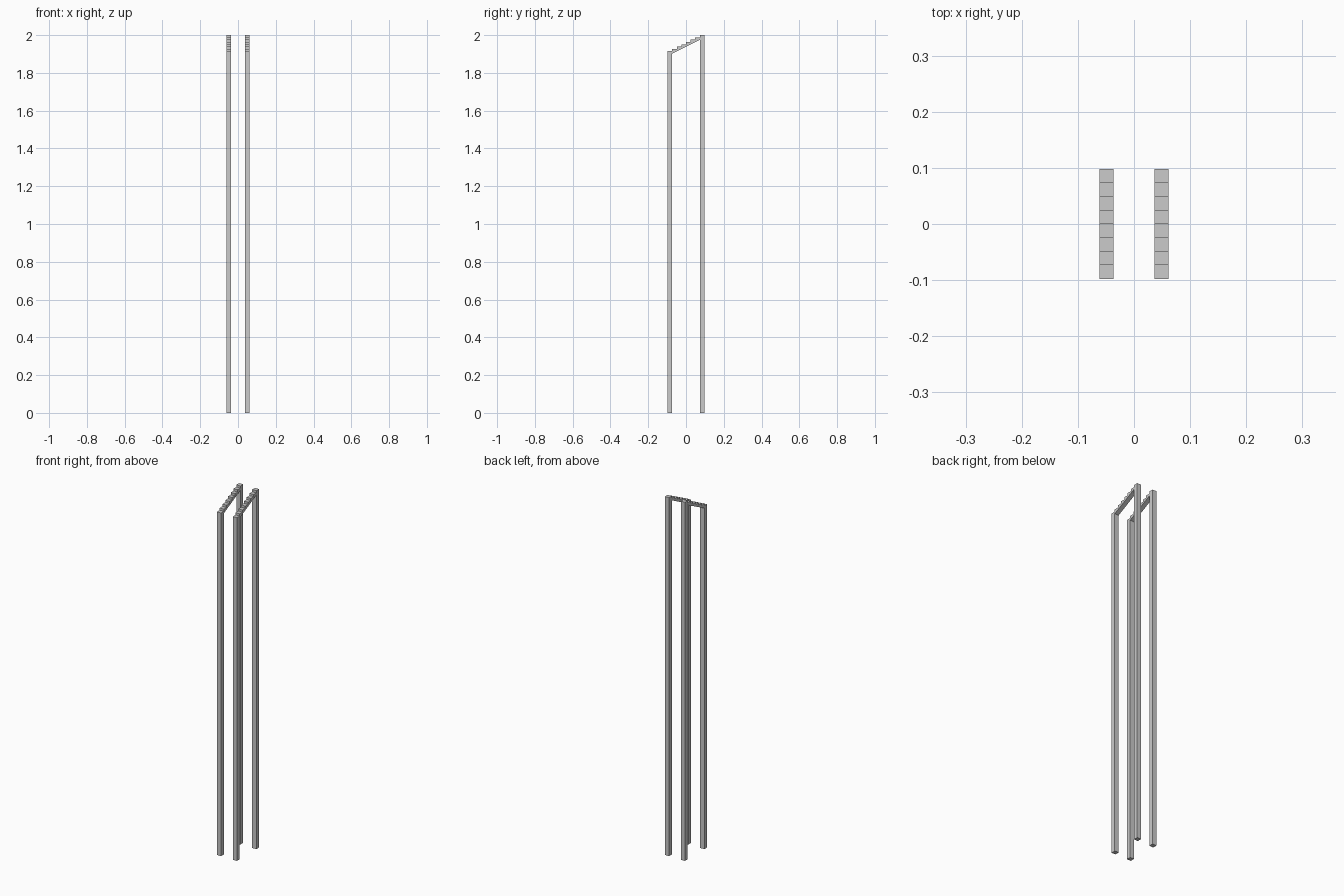
import bpy, bmesh

if "Cube" in bpy.data.objects:
    bpy.data.objects.remove(bpy.data.objects["Cube"])

STEP = 0.0244          # tread depth, also the post thickness
RISE = 0.0122          # height of each step
WIDTH = 0.025          # thickness of each side frame in x
X_MID = 0.0491         # centre of each side frame
Y_END = 4 * STEP       # half the total depth
LOW = 2 - 7 * RISE     # top of the front posts


def extrude_profile(name, points, x_mid):
    """Extrude a (y, z) outline along x into a solid."""
    bm = bmesh.new()
    face = bm.faces.new([bm.verts.new((x_mid - WIDTH / 2, y, z)) for y, z in points])
    ext = bmesh.ops.extrude_face_region(bm, geom=[face])
    verts = [g for g in ext["geom"] if isinstance(g, bmesh.types.BMVert)]
    bmesh.ops.translate(bm, verts=verts, vec=(WIDTH, 0, 0))
    bmesh.ops.recalc_face_normals(bm, faces=bm.faces)
    mesh = bpy.data.meshes.new(name)
    bm.to_mesh(mesh)
    bm.free()
    bpy.context.collection.objects.link(bpy.data.objects.new(name, mesh))


def post(name, y0, height, x_mid):
    y1 = y0 + STEP
    extrude_profile(name, [(y0, 0), (y1, 0), (y1, height), (y0, height)], x_mid)


# stepped rail outline: sloped underside, six treads on top
y_in = Y_END - STEP
rail = [(y_in, LOW + 5 * RISE), (-y_in, LOW - RISE)]
for i in range(6):
    z = LOW + (i + 1) * RISE
    rail += [(-y_in + i * STEP, z), (-y_in + (i + 1) * STEP, z)]

# two matching side frames
for side, x in (("left", -X_MID), ("right", X_MID)):
    post(side + "_front_post", -Y_END, LOW, x)
    post(side + "_back_post", y_in, 2, x)
    extrude_profile(side + "_stepped_rail", rail, x)
